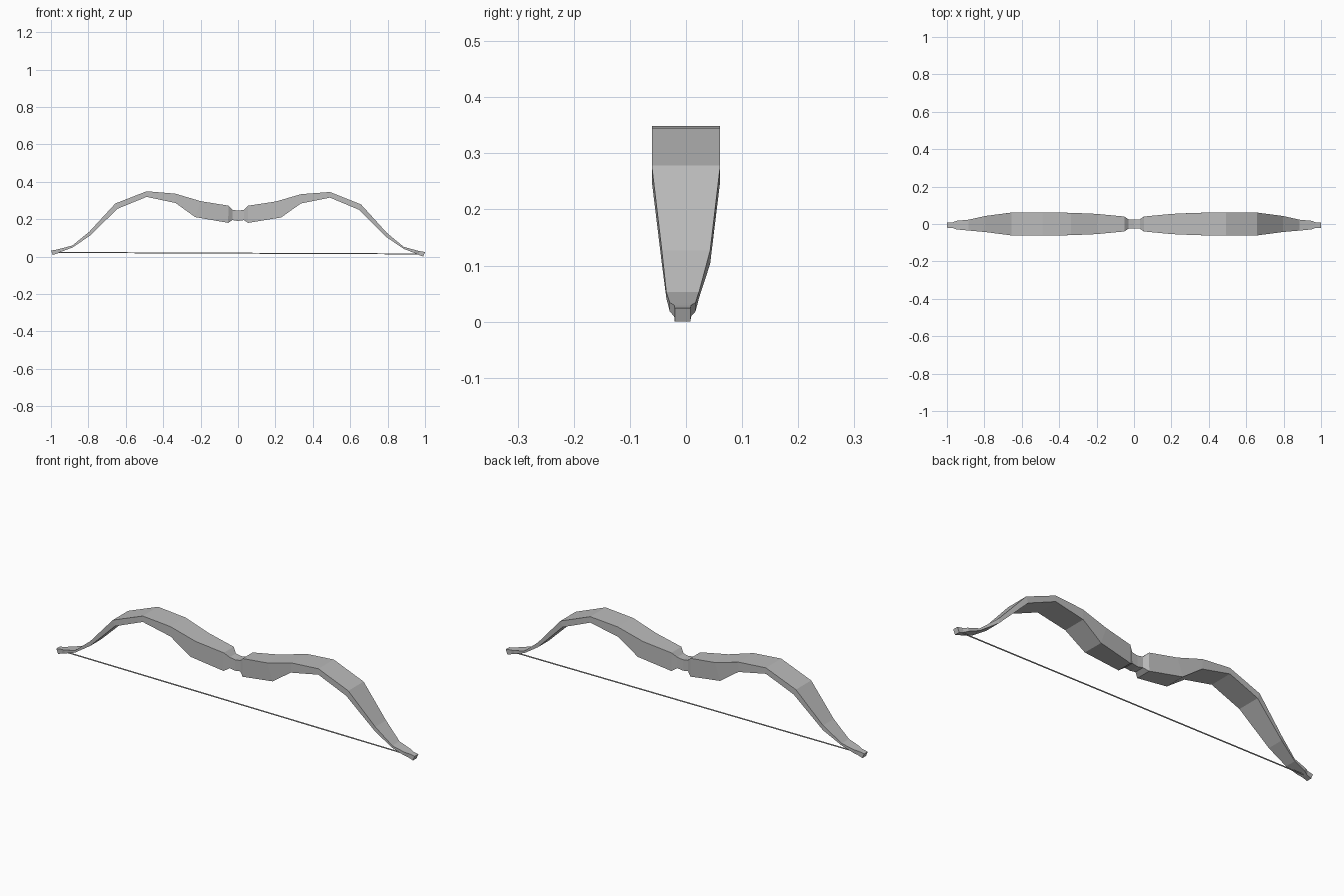
import bpy
import bmesh
from mathutils import Matrix, Vector

cube = bpy.data.objects.get("Cube")
if cube:
    bpy.data.objects.remove(cube, do_unlink=True)

grey = bpy.data.materials.new("plain_grey")
grey.use_nodes = True
colour = (0.5, 0.5, 0.5, 1)
grey.diffuse_color = colour
grey.node_tree.nodes["Principled BSDF"].inputs["Base Color"].default_value = colour

TILT = Matrix.Rotation(0.004, 4, "Y")


def finish(name, bm):
    """Turn a bmesh into a flat shaded object with a very slight tilt."""
    bmesh.ops.recalc_face_normals(bm, faces=bm.faces)
    mesh = bpy.data.meshes.new(name)
    bm.to_mesh(mesh)
    bm.free()
    mesh.materials.append(grey)
    obj = bpy.data.objects.new(name, mesh)
    obj.matrix_world = TILT
    bpy.context.collection.objects.link(obj)
    return obj


# Half of the bow from grip to tip: top x, top z, bottom x, bottom z, half width
sections = [
    (0.00, 0.245, 0.00, 0.190, 0.024),
    (0.03, 0.250, 0.03, 0.195, 0.025),
    (0.053, 0.272, 0.053, 0.180, 0.040),
    (0.20, 0.295, 0.23, 0.210, 0.054),
    (0.337, 0.335, 0.335, 0.285, 0.060),
    (0.49, 0.347, 0.49, 0.317, 0.061),
    (0.657, 0.281, 0.645, 0.253, 0.061),
    (0.795, 0.130, 0.795, 0.106, 0.043),
    (0.885, 0.056, 0.885, 0.045, 0.029),
    (0.95, 0.038, 0.945, 0.022, 0.023),
    (0.97, 0.033, 0.965, 0.013, 0.015),
    (1.00, 0.028, 0.99, 0.004, 0.014),
]

bm = bmesh.new()
rings = []
for xt, zt, xb, zb, w in sections:
    mid = -0.006 if xt > 0.85 else 0
    corners = [(xt, mid - w, zt), (xt, mid + w, zt),
               (xb, mid + w, zb), (xb, mid - w, zb)]
    rings.append([bm.verts.new(c) for c in corners])
for a, b in zip(rings, rings[1:]):
    for i in range(4):
        j = (i + 1) % 4
        bm.faces.new((a[i], a[j], b[j], b[i]))
bm.faces.new(rings[-1])
bow = finish("bow_limbs", bm)
mirror = bow.modifiers.new("mirror", "MIRROR")
mirror.use_clip = True

# Taut string between the two nocks
bm = bmesh.new()
turn = Matrix.Translation(Vector((0, -0.006, 0.018))) @ Matrix.Rotation(1.5708, 4, "Y")
bmesh.ops.create_cone(bm, cap_ends=True, segments=6, radius1=0.003,
                      radius2=0.003, depth=1.95, matrix=turn)
finish("bow_string", bm)
